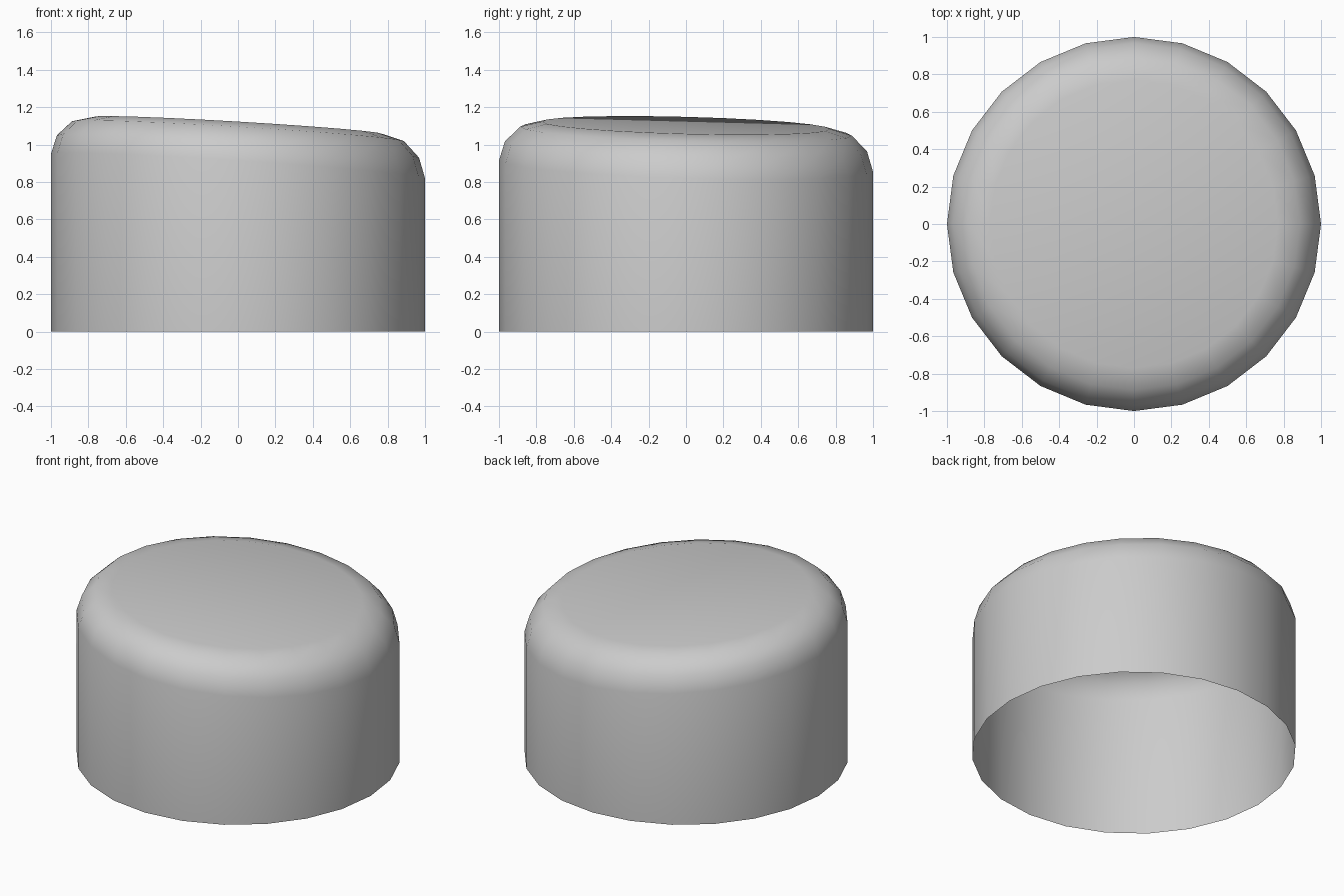
import bpy, bmesh
from math import sin, cos, pi

if "Cube" in bpy.data.objects:
    bpy.data.objects.remove(bpy.data.objects["Cube"])

SIDES = 24
# Profile rings: radius, mean height, slope along x, slope along y
RINGS = [
    (1.0, 0.0, 0.0, 0.0),
    (1.0, 0.885, -0.065, -0.03),
    (0.968, 0.99, -0.062, -0.028),
    (0.887, 1.072, -0.06, -0.027),
    (0.77, 1.103, -0.059, -0.026),
]

# Open-bottomed cap with a slanted, rounded top
bm = bmesh.new()
loops = []
for r, h, sx, sy in RINGS:
    loop = []
    for i in range(SIDES):
        a = 2 * pi * i / SIDES
        x, y = r * cos(a), r * sin(a)
        loop.append(bm.verts.new((x, y, h + sx * x + sy * y)))
    loops.append(loop)
for low, high in zip(loops, loops[1:]):
    for i in range(SIDES):
        j = (i + 1) % SIDES
        bm.faces.new((low[i], low[j], high[j], high[i]))
bm.faces.new(loops[-1])
for f in bm.faces:
    f.smooth = True

mesh = bpy.data.meshes.new("slanted_cap")
bm.to_mesh(mesh)
bm.free()
cap = bpy.data.objects.new("slanted_cap", mesh)
bpy.context.collection.objects.link(cap)
